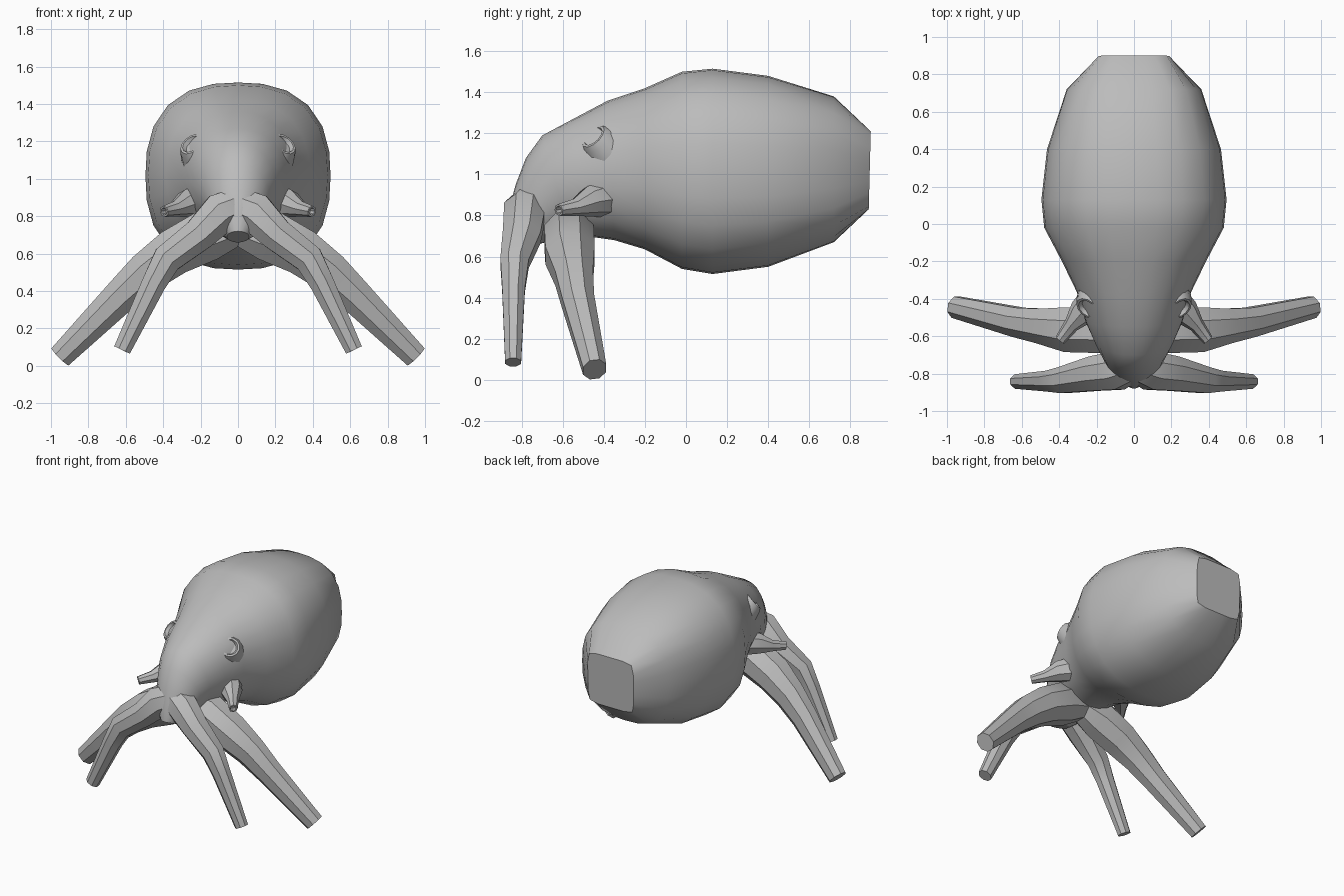
import bpy, math
from mathutils import Vector

if "Cube" in bpy.data.objects:
    bpy.data.objects.remove(bpy.data.objects["Cube"])

skin = bpy.data.materials.new("grey skin")
skin.diffuse_color = (0.5, 0.5, 0.5, 1)
skin.use_nodes = True
skin.node_tree.nodes["Principled BSDF"].inputs["Base Color"].default_value = skin.diffuse_color


def loft(name, rings, angle=35):
    """Skin a list of closed rings and cap both ends."""
    n = len(rings[0])
    verts = [p for r in rings for p in r]
    faces = []
    for i in range(len(rings) - 1):
        for j in range(n):
            k = (j + 1) % n
            faces.append((i*n + j, i*n + k, (i+1)*n + k, (i+1)*n + j))
    faces.append(tuple(range(n))[::-1])
    faces.append(tuple((len(rings) - 1)*n + j for j in range(n)))
    me = bpy.data.meshes.new(name)
    me.from_pydata([tuple(v) for v in verts], [], faces)
    me.materials.append(skin)
    ob = bpy.data.objects.new(name, me)
    bpy.context.collection.objects.link(ob)
    bpy.ops.object.select_all(action='DESELECT')
    ob.select_set(True)
    bpy.context.view_layer.objects.active = ob
    bpy.ops.object.mode_set(mode='EDIT')
    bpy.ops.mesh.select_all(action='SELECT')
    bpy.ops.mesh.normals_make_consistent(inside=False)
    bpy.ops.object.mode_set(mode='OBJECT')
    bpy.ops.object.shade_smooth_by_angle(angle=math.radians(angle))
    return ob


def oval(c, u, v, sides, power=2.0, turn=0.0):
    """Superellipse ring around c with half axes u and v."""
    out = []
    for i in range(sides):
        a = 2*math.pi*i/sides + turn
        ca, sa = math.cos(a), math.sin(a)
        s = (abs(ca)**power + abs(sa)**power)**(-1/power)
        out.append(c + u*ca*s + v*sa*s)
    return out


# Mantle and head: (top y, top z, bottom y, bottom z, half width, squareness)
BODY = [(0.90, 1.21, 0.89, 0.83, 0.19, 9), (0.72, 1.38, 0.72, 0.67, 0.36, 2.7),
        (0.40, 1.48, 0.40, 0.55, 0.465, 2.5), (0.13, 1.515, 0.13, 0.515, 0.495, 2.5),
        (-0.02, 1.50, -0.02, 0.54, 0.48, 2.4), (-0.20, 1.42, -0.20, 0.635, 0.385, 2.3),
        (-0.38, 1.36, -0.35, 0.68, 0.305, 2.2), (-0.55, 1.27, -0.49, 0.70, 0.26, 2.2),
        (-0.70, 1.19, -0.56, 0.70, 0.21, 2), (-0.78, 1.08, -0.60, 0.69, 0.175, 2),
        (-0.83, 0.95, -0.64, 0.68, 0.15, 2), (-0.87, 0.80, -0.68, 0.67, 0.11, 2),
        (-0.88, 0.72, -0.72, 0.66, 0.06, 2)]
rings = []
for ty, tz, by, bz, w, p in BODY:
    top, bot = Vector((0, ty, tz)), Vector((0, by, bz))
    rings.append(oval((top + bot)/2, Vector((w, 0, 0)), (top - bot)/2, 24, p))
loft("mantle_and_head", rings, 32)


def limb(name, side, path, sides=8):
    """Tube along a path of (x, y, z, radius across, radius in y)."""
    pts = [Vector((side*p[0], p[1], p[2])) for p in path]
    rs = []
    for i, p in enumerate(pts):
        d = (pts[min(i+1, len(pts)-1)] - pts[max(i-1, 0)]).normalized()
        v = (Vector((0, 1, 0)) - d*d.y).normalized()
        u = d.cross(v)
        rs.append(oval(p, u*path[i][3], v*path[i][4], sides, 2, math.pi/sides))
    return loft(name, rs)


def cup(name, c, axis, profile, sides=12):
    """Turned shape from (radius, height) pairs along an axis."""
    d = Vector(axis).normalized()
    u = d.orthogonal().normalized()
    v = d.cross(u)
    return loft(name, [oval(Vector(c) + d*h, u*r, v*r, sides) for r, h in profile])


FRONT = [(0.0, -0.76, 0.86, 0.10, 0.08), (0.09, -0.785, 0.82, 0.115, 0.11),
         (0.21, -0.80, 0.70, 0.095, 0.10), (0.38, -0.835, 0.57, 0.085, 0.075),
         (0.45, -0.84, 0.44, 0.07, 0.06), (0.62, -0.842, 0.085, 0.05, 0.042)]
REAR = [(0.0, -0.57, 0.74, 0.10, 0.10), (0.16, -0.57, 0.70, 0.15, 0.13),
        (0.34, -0.565, 0.61, 0.135, 0.13), (0.49, -0.545, 0.50, 0.118, 0.10),
        (0.62, -0.525, 0.38, 0.10, 0.085), (0.95, -0.445, 0.05, 0.07, 0.062)]
SIPHON = [(0.20, -0.40, 0.88, 0.09, 0.09), (0.275, -0.47, 0.868, 0.075, 0.075),
          (0.335, -0.54, 0.84, 0.042, 0.042), (0.395, -0.62, 0.826, 0.03, 0.03),
          (0.395, -0.62, 0.826, 0.02, 0.02), (0.375, -0.595, 0.83, 0.018, 0.018)]

for tag, s in (("left", -1), ("right", 1)):
    limb("front_arm_" + tag, s, FRONT)
    limb("rear_arm_" + tag, s, REAR)
    # Side funnel with a hollow tip
    p = [Vector((s*a[0], a[1], a[2])) for a in SIPHON]
    d = (p[3] - p[0]).normalized()
    u = d.cross(Vector((0, 0, 1))).normalized()
    v = u.cross(d)
    loft("funnel_" + tag, [oval(q, u*a[3], v*a[4], 8) for q, a in zip(p, SIPHON)])
    # Raised eye ring with a sunken disc
    cup("eye_" + tag, (s*0.24, -0.442, 1.175), (s*0.5, -0.6, 0.62),
        [(0.11, -0.07), (0.085, -0.01), (0.068, 0.018), (0.055, 0.018), (0.045, -0.004)])
